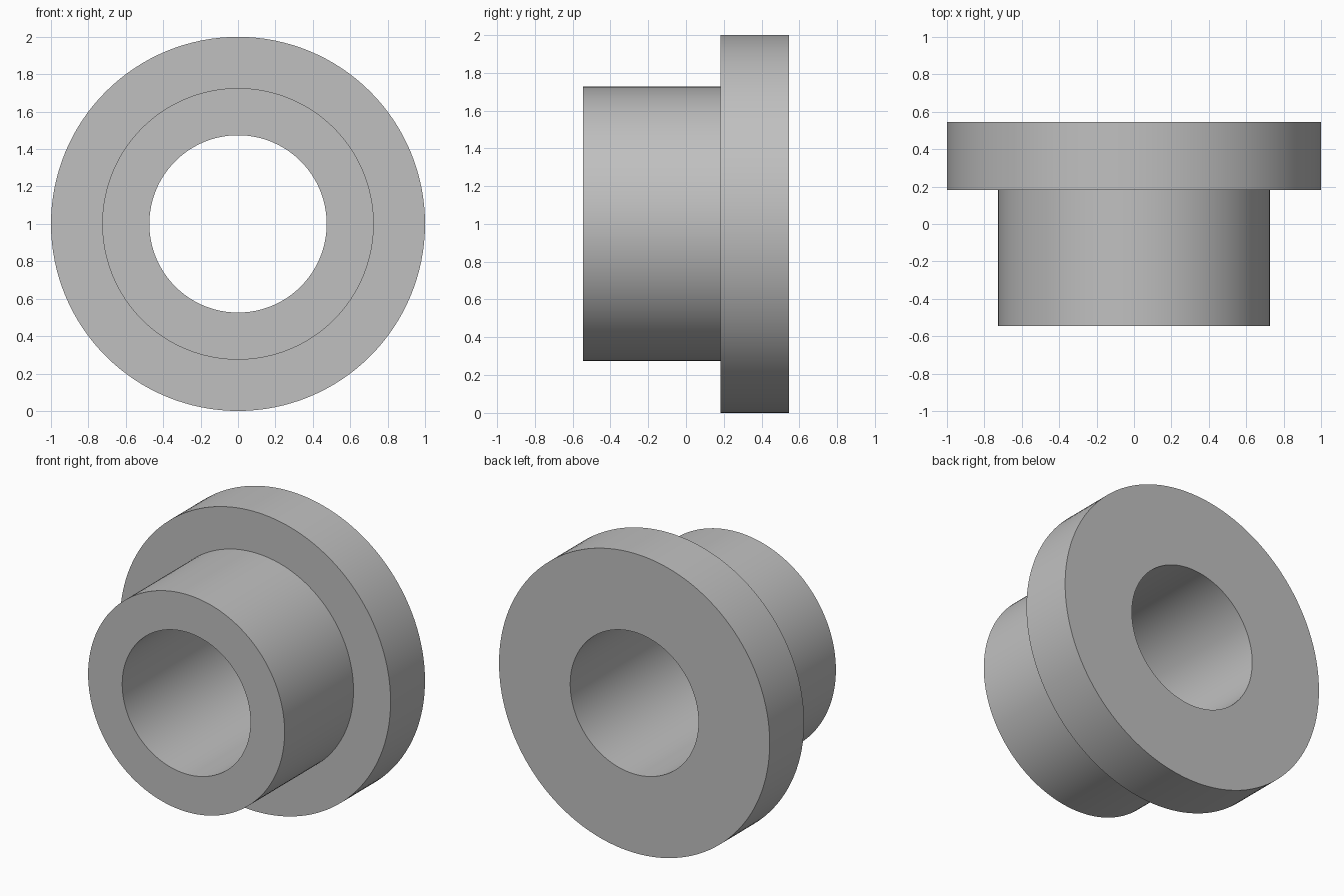
import bpy
import bmesh
import math

cube = bpy.data.objects.get("Cube")
if cube:
    bpy.data.objects.remove(cube, do_unlink=True)

SEGMENTS = 128
BORE, SLEEVE, FLANGE = 0.474, 0.726, 1.0
FRONT, SHOULDER, BACK = -0.545, 0.182, 0.545

# Plain grey metal
grey = bpy.data.materials.new("grey_metal")
grey.use_nodes = True
colour = (0.527, 0.527, 0.527, 1)
grey.diffuse_color = colour
grey.node_tree.nodes["Principled BSDF"].inputs["Base Color"].default_value = colour

# Closed cross-section of the bushing as (radius, y), turned around the y axis
profile = [(BORE, FRONT), (SLEEVE, FRONT), (SLEEVE, SHOULDER),
           (FLANGE, SHOULDER), (FLANGE, BACK), (BORE, BACK)]

bm = bmesh.new()
rings = []
for i in range(SEGMENTS):
    a = math.tau * i / SEGMENTS
    rings.append([bm.verts.new((r * math.cos(a), y, 1 + r * math.sin(a)))
                  for r, y in profile])
for i, ring in enumerate(rings):
    after = rings[(i + 1) % SEGMENTS]
    for j in range(len(profile)):
        k = (j + 1) % len(profile)
        bm.faces.new((ring[j], ring[k], after[k], after[j]))
bmesh.ops.recalc_face_normals(bm, faces=bm.faces)

mesh = bpy.data.meshes.new("flanged_bushing")
bm.to_mesh(mesh)
bm.free()
mesh.materials.append(grey)
bushing = bpy.data.objects.new("flanged_bushing", mesh)
bpy.context.collection.objects.link(bushing)

# Smooth round walls, crisp rims
bpy.ops.object.select_all(action="DESELECT")
bushing.select_set(True)
bpy.context.view_layer.objects.active = bushing
bpy.ops.object.shade_smooth_by_angle(angle=math.radians(30))
